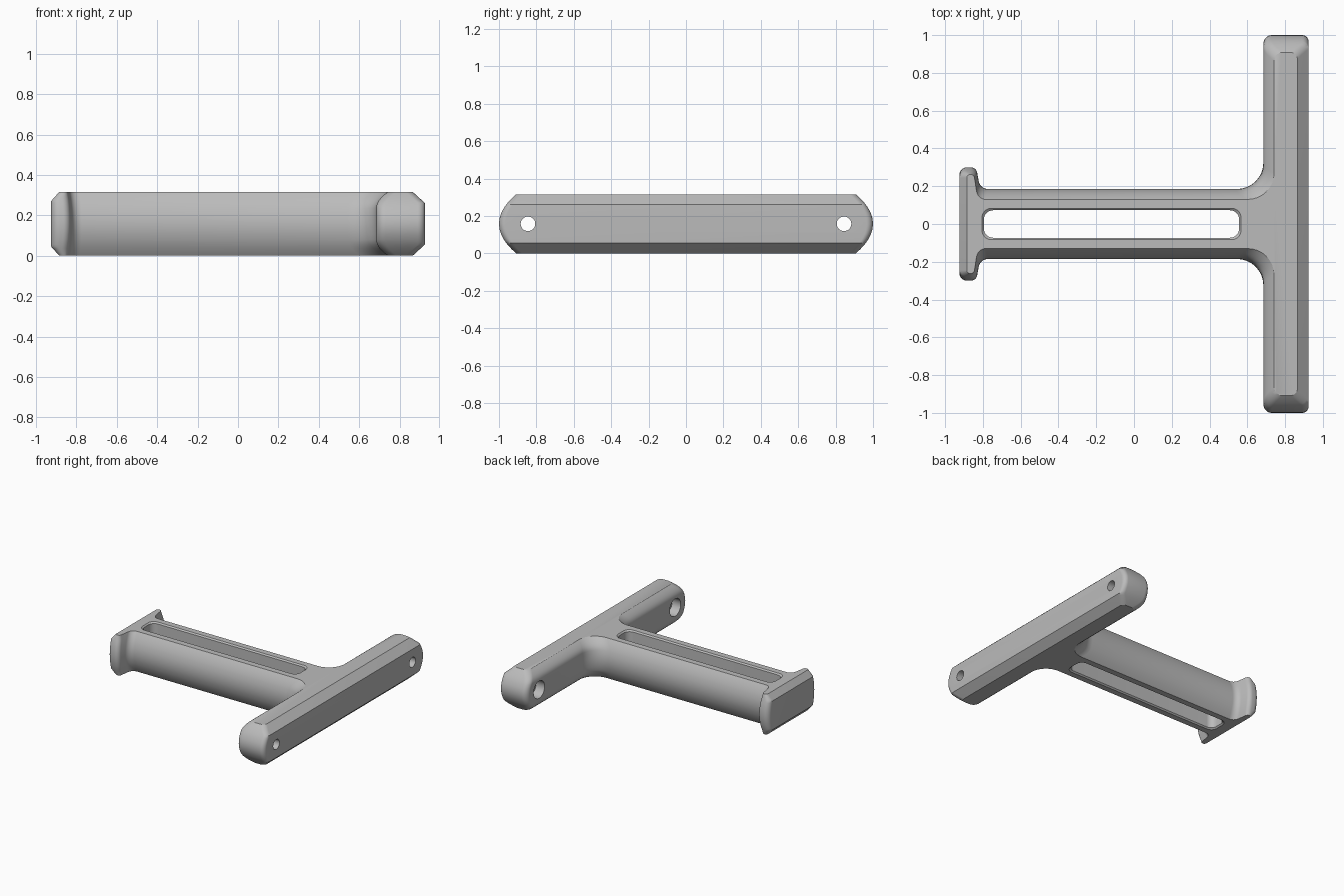
import bpy, bmesh, math
from mathutils import Vector

if "Cube" in bpy.data.objects:
    bpy.data.objects.remove(bpy.data.objects["Cube"])

H = 0.316          # overall height
HALF = H / 2
MID = Vector((0.0, 0.0))

grey = bpy.data.materials.new("plain_grey")
grey.use_nodes = True
COLOUR = (0.5, 0.5, 0.5, 1)
grey.diffuse_color = COLOUR
grey.node_tree.nodes["Principled BSDF"].inputs["Base Color"].default_value = COLOUR


def fillet(corners, steps=8):
    """Round each (x, y, radius) corner of a closed outline."""
    pts = []
    n = len(corners)
    for i, (x, y, r) in enumerate(corners):
        p = Vector((x, y))
        a = Vector(corners[i - 1][:2]) - p
        b = Vector(corners[(i + 1) % n][:2]) - p
        half = a.angle(b) / 2
        t = min(r / math.tan(half), 0.46 * min(a.length, b.length))
        r = t * math.tan(half)
        a.normalize()
        b.normalize()
        centre = p + (a + b).normalized() * (r / math.sin(half))
        start, end = p + a * t - centre, p + b * t - centre
        sweep = start.angle_signed(end)
        for k in range(steps + 1):
            c, s = math.cos(-sweep * k / steps), math.sin(-sweep * k / steps)
            pts.append(centre + Vector((start.x * c - start.y * s,
                                        start.x * s + start.y * c)))
    return pts


def loft(name, levels):
    """Skin a stack of (z, outline) sections into a closed solid."""
    bm = bmesh.new()
    rings = [[bm.verts.new((p.x, p.y, z)) for p in pts] for z, pts in levels]
    n = len(rings[0])
    for lo, hi in zip(rings, rings[1:]):
        for i in range(n):
            j = (i + 1) % n
            bm.faces.new((lo[i], lo[j], hi[j], hi[i]))
    bm.faces.new(rings[0][::-1])
    bm.faces.new(rings[-1])
    bmesh.ops.recalc_face_normals(bm, faces=bm.faces)
    mesh = bpy.data.meshes.new(name)
    bm.to_mesh(mesh)
    bm.free()
    mesh.materials.append(grey)
    obj = bpy.data.objects.new(name, mesh)
    bpy.context.collection.objects.link(obj)
    return obj


def body_outline(depth):
    """T-shaped outline at a depth below the nearest flat face."""
    def inset(amount, height, power):
        return amount * max(0, 1 - depth / height) ** power

    back = 0.925 - inset(0.06, 0.055, 1)
    tip = 1.0 - inset(0.092, HALF, 2)
    inner = 0.685 + inset(0.057, 0.08, 2)
    side = 0.185 - inset(0.055, HALF, 2)
    neck = inset(0.012, HALF, 2)
    flange_tip = 0.30 - inset(0.038, HALF, 2)
    flange_end = -0.925 + inset(0.04, 0.045, 1)
    half = [(back, tip, 0.035), (inner, tip, 0.045), (inner, side, 0.14),
            (-0.815 - neck, side, 0.05), (-0.835 - neck, flange_tip, 0.035),
            (flange_end, flange_tip, 0.05)]
    return fillet(half + [(x, -y, r) for x, y, r in reversed(half)])


# T-shaped handle body with rounded sides and a chamfered back
depths = [0, 0.01, 0.022, 0.035, 0.045, 0.055, 0.067, 0.08, 0.105, 0.13]
stack = [(d, d) for d in depths] + [(HALF, HALF)] + [(H - d, d) for d in reversed(depths)]
body = loft("t_handle_body", [(z, body_outline(d)) for z, d in stack])


# Long slot with a narrow chamfer at both faces
def slot_outline(grow):
    x0, x1, y = -0.795 - grow, 0.557 + grow, 0.073 + grow
    return fillet([(x1, y, 0.05), (x0, y, 0.05), (x0, -y, 0.05), (x1, -y, 0.05)])


cutters = [loft("slot_cutter", [(z, slot_outline(g)) for z, g in
           ((-0.01, 0.02), (0.01, 0), (H - 0.01, 0), (H + 0.01, 0.02))])]

# Screw holes with a wider counterbore on the handle side
for y in (-0.845, 0.845):
    for name, radius, x, length in (("hole_cutter", 0.039, 0.8, 0.5),
                                    ("counterbore_cutter", 0.068, 0.66, 0.2)):
        bpy.ops.mesh.primitive_cylinder_add(vertices=32, radius=radius, depth=length,
                                            location=(x, y, HALF),
                                            rotation=(0, math.pi / 2, 0))
        cutter = bpy.context.object
        cutter.name = name
        cutter.data.materials.append(grey)
        cutters.append(cutter)

bpy.ops.object.select_all(action="DESELECT")
bpy.context.view_layer.objects.active = body
body.select_set(True)
for cutter in cutters:
    cutter.hide_render = True
    mod = body.modifiers.new("cut", "BOOLEAN")
    mod.operation = "DIFFERENCE"
    mod.solver = "EXACT"
    mod.object = cutter
    bpy.ops.object.modifier_apply(modifier=mod.name)
    bpy.data.objects.remove(cutter)

bpy.ops.object.shade_smooth_by_angle(angle=math.radians(30))
